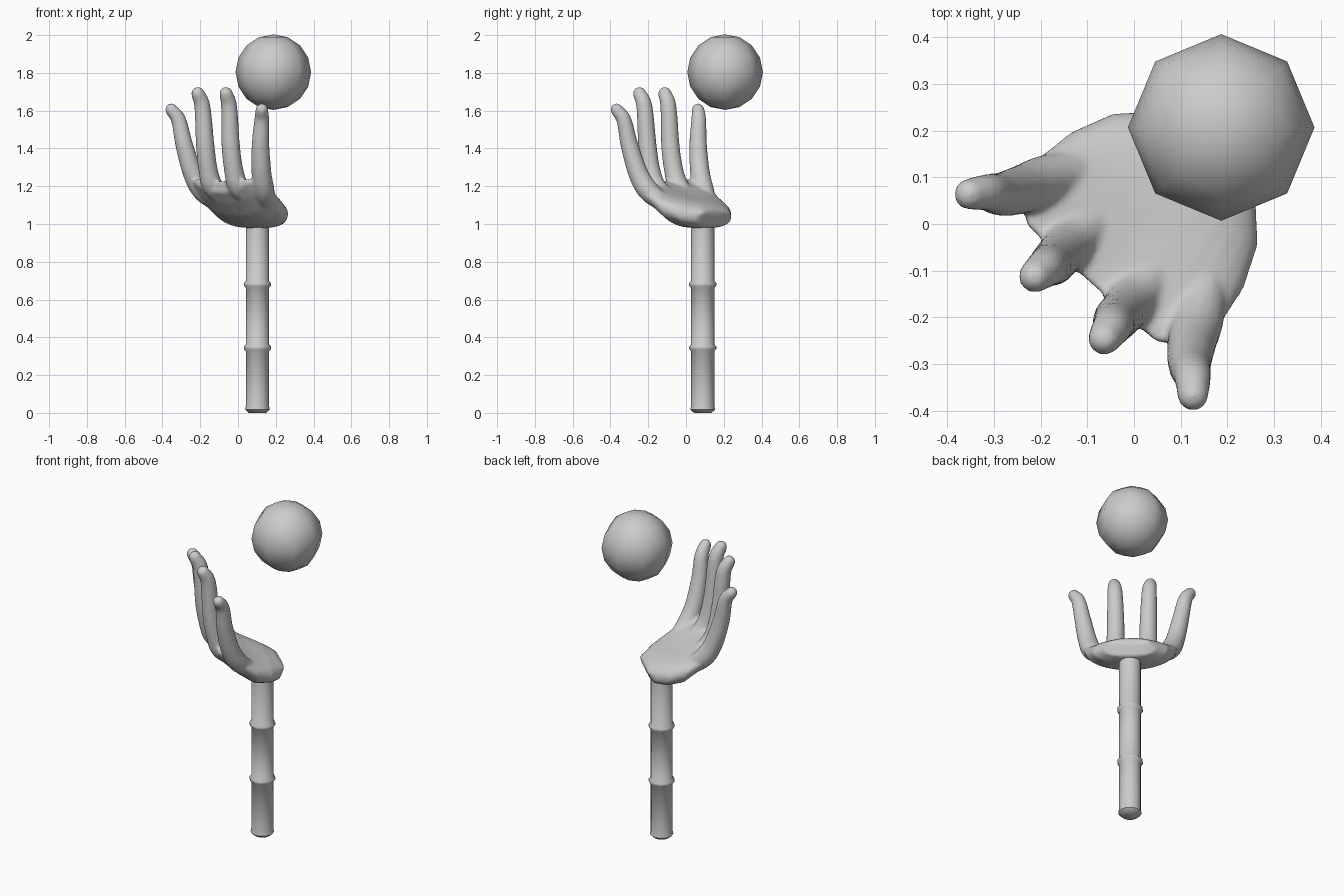
import bpy, bmesh, math
from mathutils import Vector

if "Cube" in bpy.data.objects:
    bpy.data.objects.remove(bpy.data.objects["Cube"])

AXIS = math.radians(48)

def world(u, v, z):
    # hand is symmetric about a diagonal plane: u runs along it, v across it
    c, s = math.cos(AXIS), math.sin(AXIS)
    return Vector((0.016 + c * u + s * v, -0.008 + s * u - c * v, z))

def skin(bm, rings):
    # joins equal-length rings of points into a closed tube
    vs = [[bm.verts.new(p) for p in r] for r in rings]
    n = len(vs[0])
    for a, b in zip(vs, vs[1:]):
        for i in range(n):
            j = (i + 1) % n
            bm.faces.new((a[i], a[j], b[j], b[i]))
    bm.faces.new(vs[0][::-1])
    bm.faces.new(vs[-1])

def finish(bm, name, angle=60):
    bmesh.ops.recalc_face_normals(bm, faces=bm.faces)
    me = bpy.data.meshes.new(name)
    bm.to_mesh(me)
    bm.free()
    ob = bpy.data.objects.new(name, me)
    bpy.context.collection.objects.link(ob)
    bpy.ops.object.select_all(action='DESELECT')
    bpy.context.view_layer.objects.active = ob
    ob.select_set(True)
    bpy.ops.object.shade_smooth_by_angle(angle=math.radians(angle))
    return ob

def spline(pts, steps=6):
    # Catmull-Rom through (u, v, z, radius) points
    P = [Vector(p) for p in pts]
    P = [2 * P[0] - P[1]] + P + [2 * P[-1] - P[-2]]
    out = []
    for i in range(1, len(P) - 2):
        a, b, c, d = P[i - 1:i + 3]
        for s in range(steps):
            t = s / steps
            out.append(0.5 * (2 * b + (c - a) * t + (2 * a - 5 * b + 4 * c - d) * t * t
                              + (3 * b - a - 3 * c + d) * t ** 3))
    return out + [P[-2]]

def finger(bm, pts, side):
    path = spline(pts)
    centre = [world(p[0], p[1] * side, p[2]) for p in path]
    rad = [p[3] for p in path]
    # rounded tip
    d = (centre[-1] - centre[-2]).normalized()
    end, r = centre[-1], rad[-1]
    for a in (30, 55, 80):
        centre.append(end + d * r * math.sin(math.radians(a)))
        rad.append(r * math.cos(math.radians(a)))
    rings = []
    for i, c in enumerate(centre):
        t = (centre[min(i + 1, len(centre) - 1)] - centre[max(i - 1, 0)]).normalized()
        e1 = t.cross(world(0, 1, 0) - world(0, 0, 0)).normalized()
        e2 = t.cross(e1)
        rings.append([c + (e1 * math.cos(a) + e2 * math.sin(a)) * rad[i]
                      for a in (2 * math.pi * k / 14 for k in range(14))])
    skin(bm, rings)

# Palm: sections along u as (u, half width, top z, bottom z, rim lift)
bm = bmesh.new()
sections = [(0.23, 0.11, 1.075, 1.045, 0), (0.2, 0.15, 1.1, 0.982, 0.0),
            (0.14, 0.21, 1.125, 0.976, 0.005), (0.05, 0.25, 1.15, 0.98, 0.03),
            (-0.04, 0.265, 1.185, 1.045, 0.045), (-0.11, 0.25, 1.215, 1.11, 0.045),
            (-0.16, 0.19, 1.23, 1.165, 0.03)]
rings = []
for u, w, top, bot, lift in sections:
    ring = []
    for k in range(28):
        a = 2 * math.pi * k / 28
        c, s = math.cos(a), math.sin(a)
        x = math.copysign(abs(c) ** 0.8, c)
        y = math.copysign(abs(s) ** 0.9, s)
        ring.append(world(u, w * x, (top + bot) / 2 + (top - bot) / 2 * y + lift * x * x))
    rings.append(ring)
skin(bm, rings)

# Fingers: outer and inner pair
outer = [(0.02, 0.17, 1.10, 0.045), (-0.06, 0.218, 1.175, 0.056), (-0.11, 0.245, 1.27, 0.053),
         (-0.148, 0.272, 1.42, 0.047), (-0.165, 0.296, 1.55, 0.04), (-0.193, 0.322, 1.605, 0.034)]
inner = [(-0.04, 0.085, 1.13, 0.045), (-0.125, 0.09, 1.2, 0.055), (-0.16, 0.091, 1.29, 0.051),
         (-0.183, 0.091, 1.42, 0.049), (-0.2, 0.095, 1.62, 0.043), (-0.23, 0.1, 1.69, 0.036)]
for side in (1, -1):
    finger(bm, outer, side)
    finger(bm, inner, side)
hand = finish(bm, "hand", 180)
rm = hand.modifiers.new("fuse", 'REMESH')
rm.mode = 'VOXEL'
rm.voxel_size = 0.009
rm.use_smooth_shade = True
sm = hand.modifiers.new("soften", 'SMOOTH')
sm.factor = 0.5
sm.iterations = 4

# Handle: straight turned pole with two rings
profile = [(0.045, 0.0), (0.064, 0.018), (0.06, 0.035)]
for z in (0.345, 0.68):
    profile += [(0.06, z - 0.018), (0.07, z - 0.006), (0.07, z + 0.006), (0.06, z + 0.018)]
profile += [(0.06, 1.03)]
bm = bmesh.new()
base = world(0.13, 0, 0)
skin(bm, [[base + Vector((r * 1.03 * math.cos(a), r * 1.03 * math.sin(a), z))
           for a in (2 * math.pi * k / 12 for k in range(12))] for r, z in profile])
finish(bm, "handle", 50)

# Floating ball
bm = bmesh.new()
bmesh.ops.create_uvsphere(bm, u_segments=8, v_segments=8, radius=0.2)
bmesh.ops.translate(bm, verts=bm.verts, vec=(0.187, 0.207, 1.804))
finish(bm, "ball", 60)
